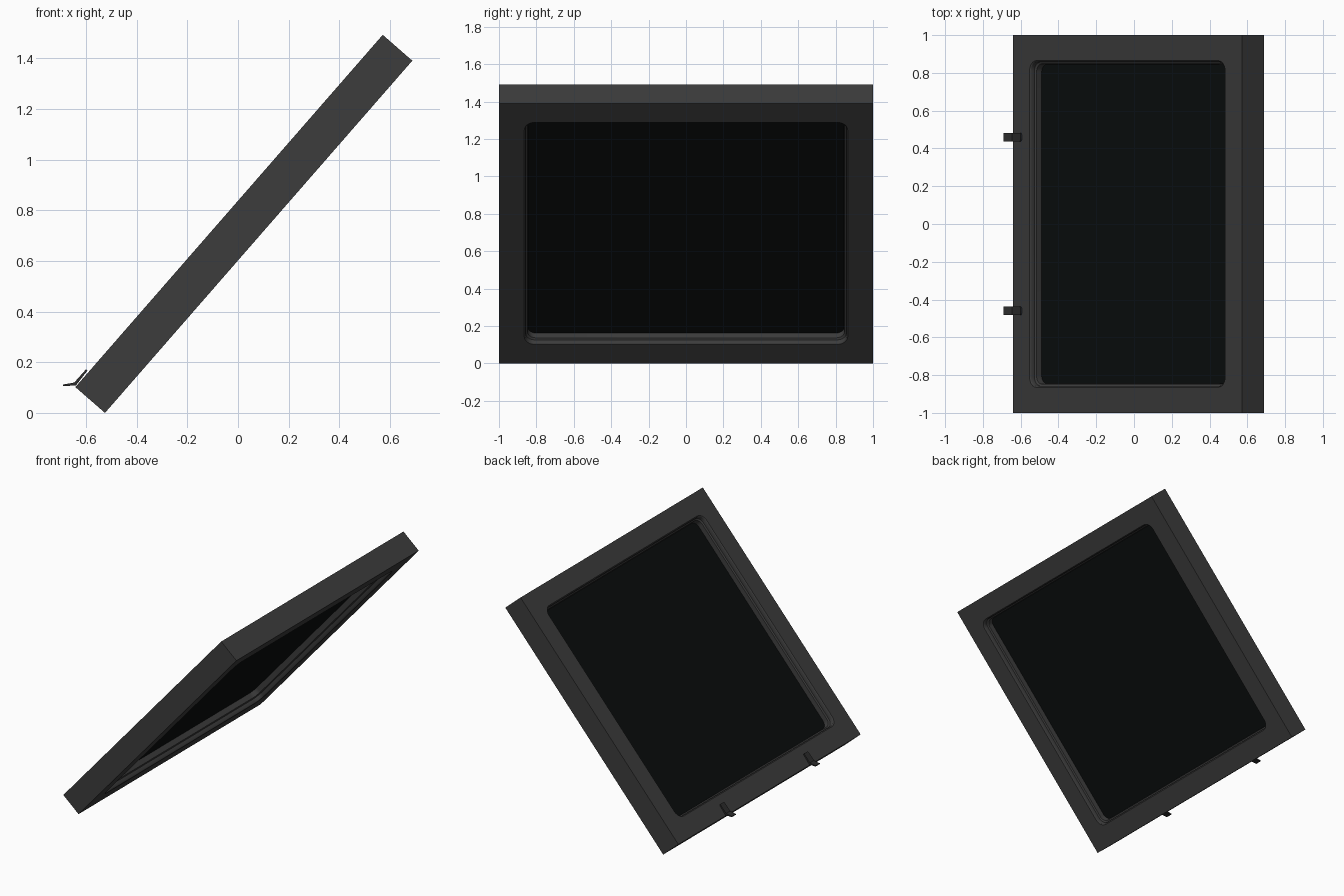
import bpy, bmesh, math
from mathutils import Matrix, Vector

if "Cube" in bpy.data.objects:
    bpy.data.objects.remove(bpy.data.objects["Cube"])

HL, HW, T = 0.9225, 1.0, 0.155          # half length, half width, thickness
TILT = Matrix.Translation((0.0815, 0, 0.695)) @ Matrix.Rotation(-math.atan2(0.7535, 0.6575), 4, 'Y')


def material(name, col):
    m = bpy.data.materials.new(name)
    m.diffuse_color = col
    m.use_nodes = True
    m.node_tree.nodes["Principled BSDF"].inputs["Base Color"].default_value = m.diffuse_color
    return m


frame_mat = material("dark_grey", (0.045, 0.045, 0.045, 1))
glass_mat = material("black_glass", (0.003, 0.004, 0.004, 1))
clip_mat = material("clip_grey", (0.025, 0.025, 0.025, 1))


def finish(bm, name, mat, matrix, smooth=True):
    bmesh.ops.remove_doubles(bm, verts=bm.verts, dist=1e-5)
    bmesh.ops.dissolve_degenerate(bm, edges=bm.edges, dist=1e-5)
    bmesh.ops.recalc_face_normals(bm, faces=bm.faces)
    me = bpy.data.meshes.new(name)
    bm.to_mesh(me)
    bm.free()
    me.materials.append(mat)
    ob = bpy.data.objects.new(name, me)
    bpy.context.collection.objects.link(ob)
    me.transform(matrix)
    if smooth:
        bpy.ops.object.select_all(action='DESELECT')
        ob.select_set(True)
        bpy.context.view_layer.objects.active = ob
        bpy.ops.object.shade_smooth_by_angle(angle=math.radians(30))
    return ob


def loop(bm, inset, n, r, seg=6):
    # rounded rectangle, inset from the outer edge
    a, b = HL - inset - r, HW - inset - r
    out = []
    for i, (sx, sy) in enumerate(((1, 1), (-1, 1), (-1, -1), (1, -1))):
        for k in range(seg + 1):
            t = math.pi / 2 * (i + k / seg)
            out.append(bm.verts.new((sx * a + r * math.cos(t), sy * b + r * math.sin(t), n)))
    return out


def bridge(bm, a, b):
    for i in range(len(a)):
        j = (i + 1) % len(a)
        bm.faces.new((a[i], a[j], b[j], b[i]))


# Two frame halves with a stepped, rounded opening
def frame_half(name, flip):
    bm = bmesh.new()
    prof = [(0, T / 2, 0), (0, T, 0), (0.135, T, 0.055), (0.140, T - 0.004, 0.05),
            (0.143, T - 0.012, 0.047), (0.143, T - 0.028, 0.047),
            (0.152, T - 0.034, 0.045), (0.155, T / 2, 0.042)]
    loops = [loop(bm, d, T - n if flip else n, r) for d, n, r in prof]
    for i in range(len(loops)):
        bridge(bm, loops[i], loops[(i + 1) % len(loops)])
    finish(bm, name, frame_mat, TILT)


frame_half("upper_frame", False)
frame_half("lower_frame", True)

# Glass pane
bm = bmesh.new()
lo, hi = loop(bm, 0.152, 0.070, 0.045), loop(bm, 0.152, 0.087, 0.045)
bridge(bm, lo, hi)
bm.faces.new(lo)
bm.faces.new(hi)
finish(bm, "glass_pane", glass_mat, TILT)


# Bent clips on the lower edge
def clip(name, y):
    bm = bmesh.new()
    w = 0.0225
    prof = [(-0.600, 0.172), (-0.594, 0.167), (-0.640, 0.108), (-0.690, 0.106),
            (-0.690, 0.112), (-0.655, 0.118), (-0.646, 0.120)]
    f = bm.faces.new([bm.verts.new((x, y - w, z)) for x, z in prof])
    ext = bmesh.ops.extrude_face_region(bm, geom=[f])
    bmesh.ops.translate(bm, vec=(0, 2 * w, 0),
                        verts=[v for v in ext["geom"] if isinstance(v, bmesh.types.BMVert)])
    # round the upper tip
    tip = [e for e in bm.edges if all(v.co.z > 0.16 for v in e.verts)
           and abs(e.verts[0].co.y - e.verts[1].co.y) < 1e-4]
    bmesh.ops.bevel(bm, geom=tip, offset=0.010, segments=3, profile=0.5, affect='EDGES')
    finish(bm, name, clip_mat, Matrix.Identity(4))


for side, y in (("left", 0.46), ("right", -0.46)):
    clip(side + "_clip", y)
